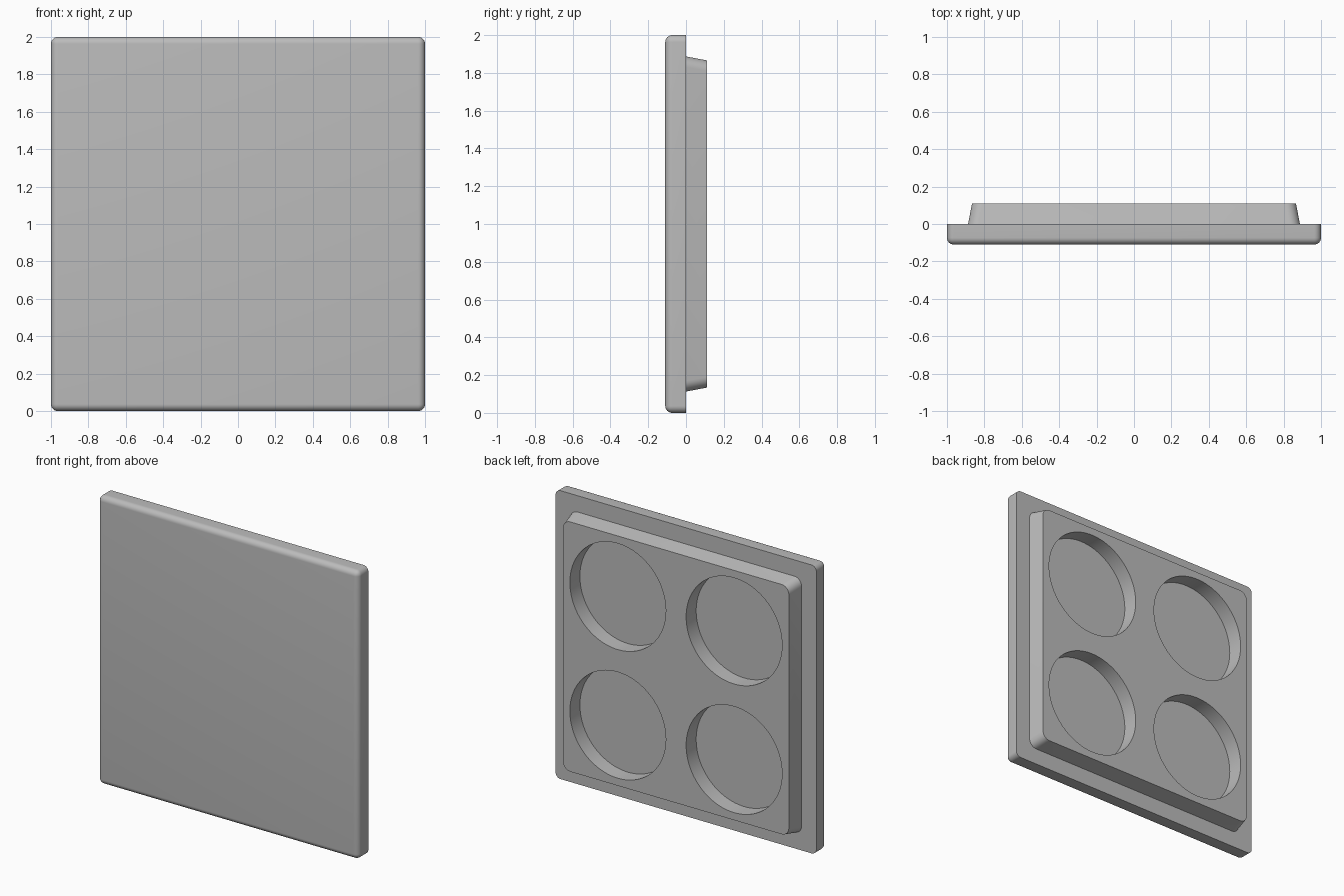
import bpy
import bmesh

if "Cube" in bpy.data.objects:
    bpy.data.objects.remove(bpy.data.objects["Cube"], do_unlink=True)

DEPTH = 0.11       # thickness of each layer
POCKET_R = 0.368   # pocket radius
POCKET_C = 0.446   # pocket offset from the centre

grey = bpy.data.materials.new("plain grey")
grey.use_nodes = True
grey.diffuse_color = (0.5, 0.5, 0.5, 1)
grey.node_tree.nodes["Principled BSDF"].inputs["Base Color"].default_value = (0.5, 0.5, 0.5, 1)


def slab(name, y_front, y_back, half_front, half_back, radius, round_front):
    """Square slab facing y, with rounded corners and optionally a rounded front rim."""
    bm = bmesh.new()
    bmesh.ops.create_cube(bm, size=2)
    for v in bm.verts:
        front = v.co.y < 0
        half = half_front if front else half_back
        v.co = (v.co.x * half, y_front if front else y_back, 1 + v.co.z * half)

    def wanted(edge):
        ys = [v.co.y for v in edge.verts]
        corner = abs(ys[0] - ys[1]) > 0.01
        return corner or (round_front and max(ys) < y_front + 0.001)

    bmesh.ops.bevel(bm, geom=[e for e in bm.edges if wanted(e)], offset=radius,
                    offset_type='OFFSET', segments=8, profile=0.5, affect='EDGES')
    bmesh.ops.recalc_face_normals(bm, faces=bm.faces)
    mesh = bpy.data.meshes.new(name)
    bm.to_mesh(mesh)
    bm.free()
    obj = bpy.data.objects.new(name, mesh)
    bpy.context.collection.objects.link(obj)
    mesh.materials.append(grey)
    return obj


def activate(obj):
    bpy.ops.object.select_all(action='DESELECT')
    obj.select_set(True)
    bpy.context.view_layer.objects.active = obj


# Front plate with a softened rim
plate = slab("front_plate", -DEPTH, 0, 1, 1, 0.037, True)

# Tapered raised back
back = slab("raised_back", 0, DEPTH, 0.887, 0.866, 0.055, False)

# Four round pockets, cut down to the plate
for sx in (-1, 1):
    for sz in (-1, 1):
        bpy.ops.mesh.primitive_cylinder_add(
            vertices=96, radius=POCKET_R, depth=0.4,
            location=(sx * POCKET_C, DEPTH / 2, 1 + sz * POCKET_C),
            rotation=(1.570796, 0, 0))
        cutter = bpy.context.object
        cutter.name = "pocket_cutter"
        cutter.hide_render = True
        cutter.data.materials.append(grey)
        cut = back.modifiers.new("pocket", 'BOOLEAN')
        cut.operation = 'DIFFERENCE'
        cut.solver = 'EXACT'
        cut.object = cutter
        activate(back)
        bpy.ops.object.modifier_apply(modifier=cut.name)
        bpy.data.objects.remove(cutter, do_unlink=True)

# Smooth fillets and pocket walls, crisp edges elsewhere
for obj in (plate, back):
    activate(obj)
    bpy.ops.object.shade_smooth_by_angle(angle=0.52)
